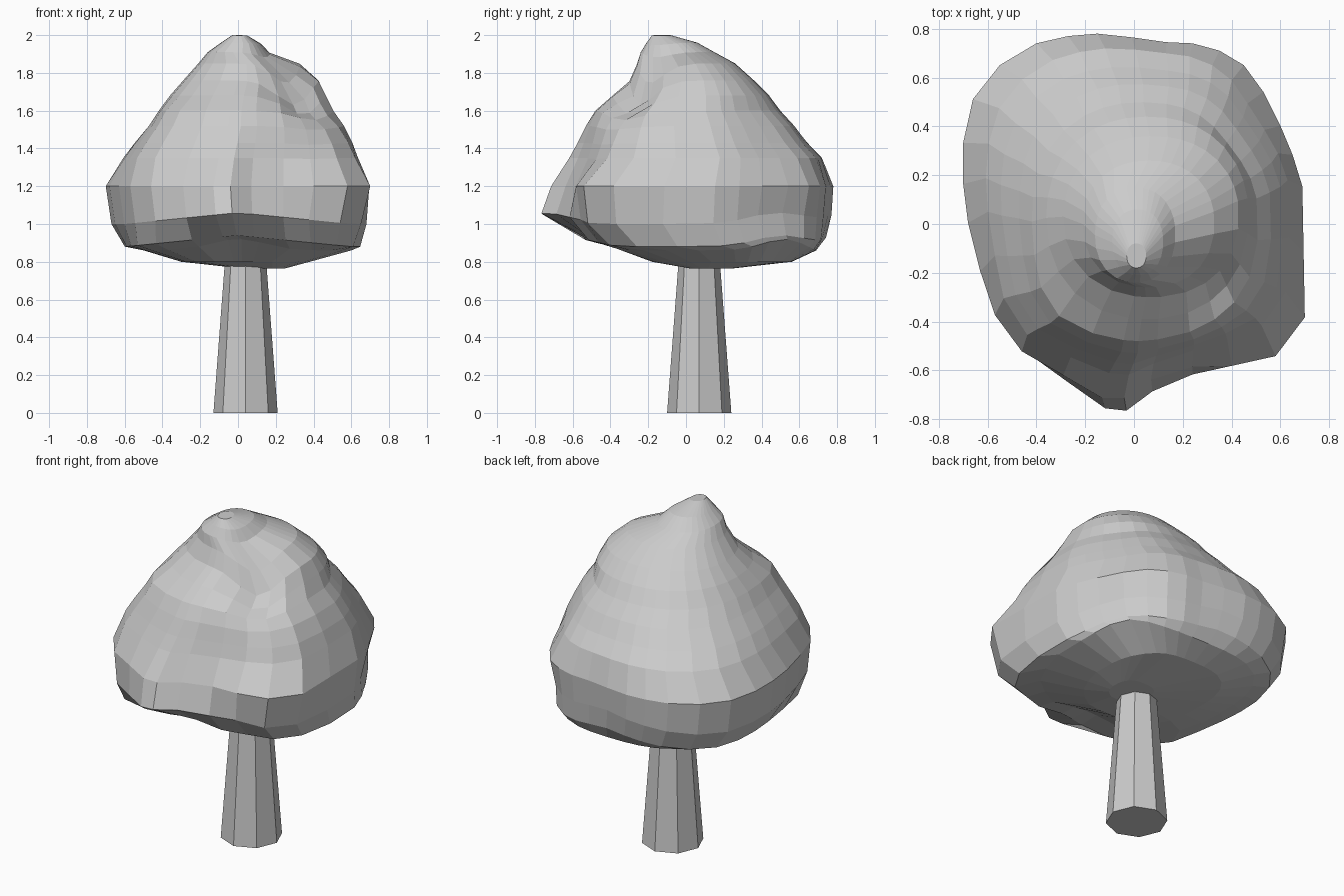
import bpy, bmesh, math

if "Cube" in bpy.data.objects:
    bpy.data.objects.remove(bpy.data.objects["Cube"])


def make_object(name, rings):
    """Bridge stacked rings of points into a closed, flat-shaded object."""
    bm = bmesh.new()
    loops = [[bm.verts.new(p) for p in ring] for ring in rings]
    n = len(loops[0])
    for a, b in zip(loops, loops[1:]):
        for i in range(n):
            j = (i + 1) % n
            bm.faces.new((a[i], a[j], b[j], b[i]))
    bm.faces.new(loops[0][::-1])
    bm.faces.new(loops[-1])
    bmesh.ops.recalc_face_normals(bm, faces=bm.faces)
    mesh = bpy.data.meshes.new(name)
    bm.to_mesh(mesh)
    bm.free()
    obj = bpy.data.objects.new(name, mesh)
    bpy.context.collection.objects.link(obj)
    return obj


# Trunk: tapered octagon
def octagon(r, z):
    return [(0.04 + r * math.cos(i * math.pi / 4),
             0.07 + r * math.sin(i * math.pi / 4), z) for i in range(8)]


make_object("trunk", [octagon(0.17, 0), octagon(0.105, 0.86)])

# Crown: widest outline seen from above
OUTLINE = [(.70, -.39), (.695, -.12), (.69, .15), (.65, .28), (.60, .40), (.53, .54),
           (.45, .65), (.35, .71), (.24, .74), (.13, .745), (-.01, .765), (-.15, .78),
           (-.27, .77), (-.40, .74), (-.55, .65), (-.66, .51), (-.70, .33),
           (-.70, .16), (-.68, 0), (-.63, -.20), (-.57, -.38), (-.46, -.53),
           (-.29, -.65), (-.13, -.76), (-.04, -.77), (.07, -.69), (.24, -.62),
           (.40, -.59), (.58, -.55)]

# Crown levels: height, x range, y range, share of the outline shape
LEVELS = [(.765, .02, .25, .02, .25, 0), (.80, -.30, .38, -.18, .56, 0),
          (.86, -.50, .60, -.39, .69, .1), (.94, -.60, .65, -.62, .74, .6),
          (1.06, -.67, .685, -.77, .765, 1), (1.20, -.70, .70, -.765, .775, 1),
          (1.35, -.61, .64, -.62, .72, .65), (1.43, -.55, .61, -.575, .645, .5),
          (1.52, -.475, .565, -.53, .575, .3),
          (1.60, -.42, .51, -.48, .50, .1), (1.68, -.36, .47, -.39, .44, 0),
          (1.76, -.29, .43, -.30, .36, 0), (1.85, -.21, .33, -.26, .26, 0),
          (1.91, -.16, .17, -.24, .15, 0), (1.96, -.09, .12, -.21, .06, 0),
          (2.0, -.03, .05, -.18, -.08, 0)]


def bump(x, y, cx, cy, width):
    return math.exp(-((x - cx) ** 2 + (y - cy) ** 2) / width ** 2)


def crown_ring(z, x0, x1, y0, y1, share):
    ring = []
    power = 2.9 if z < .95 else 2.2
    for px, py in OUTLINE:
        u, v = px / .70, py / .775
        k = (abs(u) ** power + abs(v) ** power) ** (-1 / power)
        k = share + (1 - share) * k
        back_right = bump(px, py, .55, .52, .25)
        front_left = bump(px, py, -.48, -.50, .25)
        if z < 1.1:
            if px > .35 and py < -.3:
                k *= .95                              # tuck in under the corner
            k *= 1 - .04 * back_right
        elif 1.3 < z < 1.65:
            k *= 1 - .05 * back_right + .07 * front_left
        if .9 < z < 1:
            k *= 1 - .12 * bump(px, py, -.04, -.75, .25) + .05 * front_left
        x = (x0 + x1) / 2 + u * k * (x1 - x0) / 2
        y = (y0 + y1) / 2 + v * k * (y1 - y0) / 2
        h = z
        if z == 1.20 and py < -.6:
            y += .05 * (1 - abs(px) / .5)             # lip slopes back
        if z > 1.3:                                   # hollow beside the peak
            h -= .13 * bump(x, y, .30, -.24, .14)
        elif .9 < z < 1.1:                            # rim sags beside the lip
            h -= .06 * min(1, abs(x) / .6) * (1 - back_right)
        elif .85 < z < .9:                            # arches below lip and corner
            h += .06 * back_right
            if y < 0:
                h += .06 * math.exp(-(x / .2) ** 2)
        ring.append((x, y, h))
    return ring


make_object("crown", [crown_ring(*level) for level in LEVELS])
